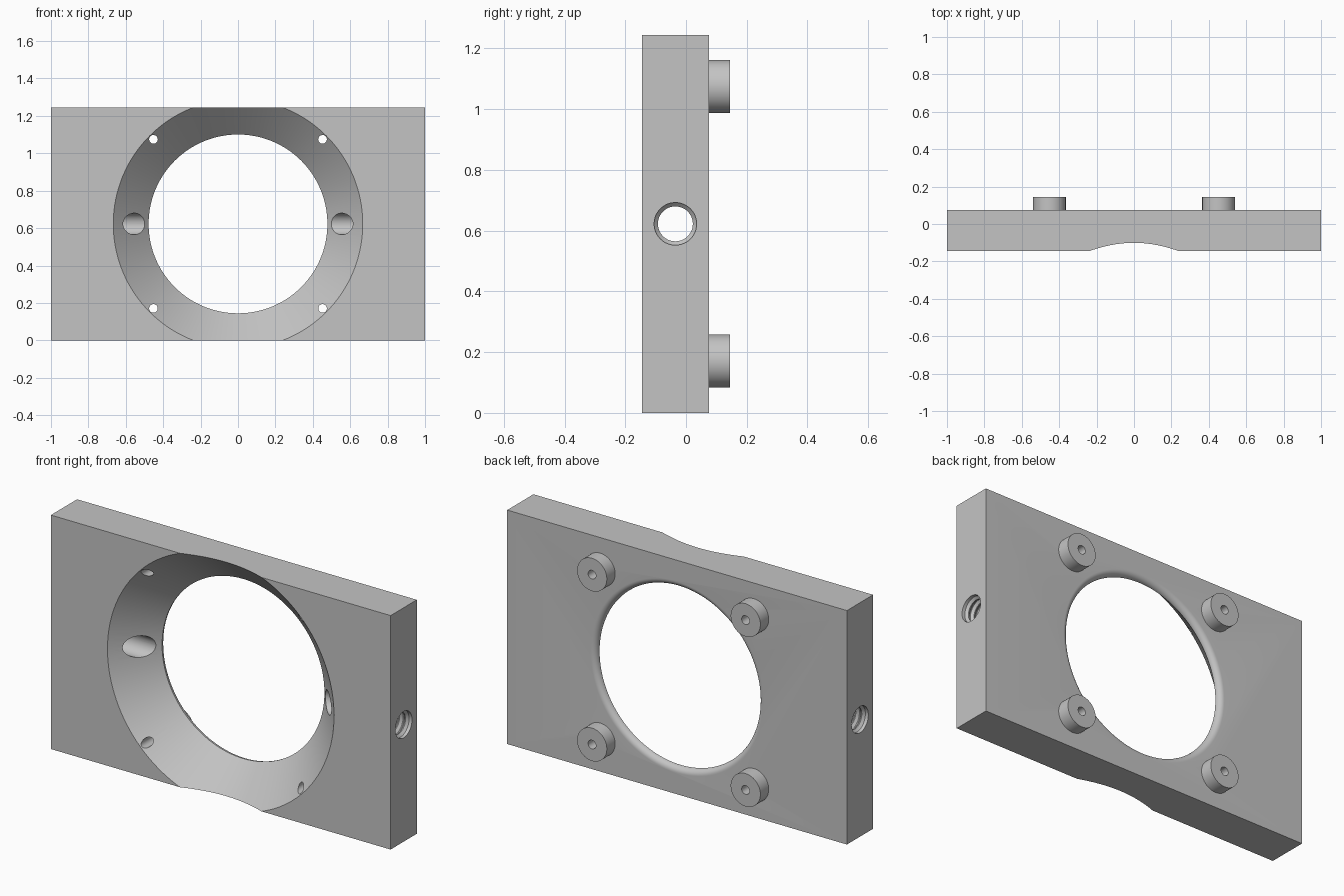
import bpy
import bmesh
import math
from mathutils import Matrix, Vector

cube = bpy.data.objects.get("Cube")
if cube:
    bpy.data.objects.remove(cube, do_unlink=True)

# Main dimensions
HEIGHT = 1.245
MID_Z = HEIGHT / 2
FRONT, BACK, BOSS_END = -0.145, 0.075, 0.145
BORE_R, MOUTH_R = 0.478, 0.667
BOLT_OFFSET, BOLT_R, BOSS_R = 0.452, 0.023, 0.0875
THREAD_Y, MINOR_R, MAJOR_R, PITCH = -0.035, 0.0575, 0.07, 0.035

grey = bpy.data.materials.new("plain_grey")
grey.use_nodes = True
colour = (0.55, 0.55, 0.55, 1)
grey.diffuse_color = colour
grey.node_tree.nodes["Principled BSDF"].inputs["Base Color"].default_value = colour


def add_object(name, bm):
    bmesh.ops.recalc_face_normals(bm, faces=bm.faces)
    mesh = bpy.data.meshes.new(name)
    bm.to_mesh(mesh)
    bm.free()
    mesh.materials.append(grey)
    obj = bpy.data.objects.new(name, mesh)
    bpy.context.collection.objects.link(obj)
    return obj


def revolve(name, profile, axis, location, steps=48):
    """Spin (radius, distance) points around the x or y axis."""
    bm = bmesh.new()
    direction = Vector((1, 0, 0)) if axis == "x" else Vector((0, 1, 0))
    out = Vector((0, 0, 1))
    verts = [bm.verts.new(out * r + direction * d) for r, d in profile]
    edges = [bm.edges.new(pair) for pair in zip(verts, verts[1:])]
    bmesh.ops.spin(bm, geom=verts + edges, cent=(0, 0, 0), axis=direction,
                   angle=math.tau, steps=steps)
    bmesh.ops.remove_doubles(bm, verts=bm.verts, dist=1e-5)
    bm.transform(Matrix.Translation(location))
    return add_object(name, bm)


def smooth(obj):
    bpy.ops.object.select_all(action="DESELECT")
    obj.select_set(True)
    bpy.context.view_layer.objects.active = obj
    bpy.ops.object.shade_smooth_by_angle(angle=math.radians(30))


# Rectangular plate
bm = bmesh.new()
bmesh.ops.create_cube(bm, size=1)
bm.transform(Matrix.Translation((0, (FRONT + BACK) / 2, MID_Z))
             @ Matrix.Diagonal((2, BACK - FRONT, HEIGHT, 1)))
plate = add_object("mount_plate", bm)
cutters = []

# Conical opening with a rounded rear edge
fillet = 0.031
extra = 0.05
bore = [(0, FRONT - extra), (MOUTH_R + extra, FRONT - extra),
        (BORE_R, BACK - fillet)]
for i in range(1, 9):
    a = i / 8 * math.pi / 2
    bore.append((BORE_R + fillet * (1 - math.cos(a)),
                 BACK - fillet + fillet * math.sin(a)))
bore += [(BORE_R + fillet, BACK + extra), (0, BACK + extra)]
cutters.append(revolve("bore_cutter", bore, "y", (0, 0, MID_Z), 128))

# Threaded side holes, plain towards the opening
for side in (-1, 1):
    thread = [(0, 0.3), (MINOR_R, 0.3)]
    turns = 9
    start = 1 - turns * PITCH
    for i in range(turns):
        d = start + i * PITCH
        thread += [(MINOR_R, d), (MINOR_R, d + PITCH * 0.15),
                   (MAJOR_R, d + PITCH * 0.5), (MAJOR_R, d + PITCH * 0.65)]
    thread += [(MAJOR_R, 1 + extra), (0, 1 + extra)]
    thread = [(r, d * side) for r, d in thread]
    cutters.append(revolve("thread_cutter", thread, "x", (0, THREAD_Y, MID_Z)))

# Rear bosses and their through holes
for side_x, name_x in ((-1, "right"), (1, "left")):
    for side_z, name_z in ((-1, "lower"), (1, "upper")):
        spot = (side_x * BOLT_OFFSET, 0, MID_Z + side_z * BOLT_OFFSET)
        hole = [(0, FRONT - extra), (BOLT_R, FRONT - extra),
                (BOLT_R, BACK + extra), (0, BACK + extra)]
        cutters.append(revolve("bolt_cutter", hole, "y", spot))
        ring = [(BOLT_R, BACK), (BOSS_R, BACK), (BOSS_R, BOSS_END),
                (BOLT_R, BOSS_END), (BOLT_R, BACK)]
        smooth(revolve(f"{name_z}_{name_x}_boss", ring, "y", spot))

# Cut the plate
bpy.ops.object.select_all(action="DESELECT")
bpy.context.view_layer.objects.active = plate
plate.select_set(True)
for cutter in cutters:
    cutter.hide_render = True
    mod = plate.modifiers.new("cut", "BOOLEAN")
    mod.operation = "DIFFERENCE"
    mod.solver = "EXACT"
    mod.object = cutter
    bpy.ops.object.modifier_apply(modifier=mod.name)
for cutter in cutters:
    bpy.data.objects.remove(cutter, do_unlink=True)
smooth(plate)
